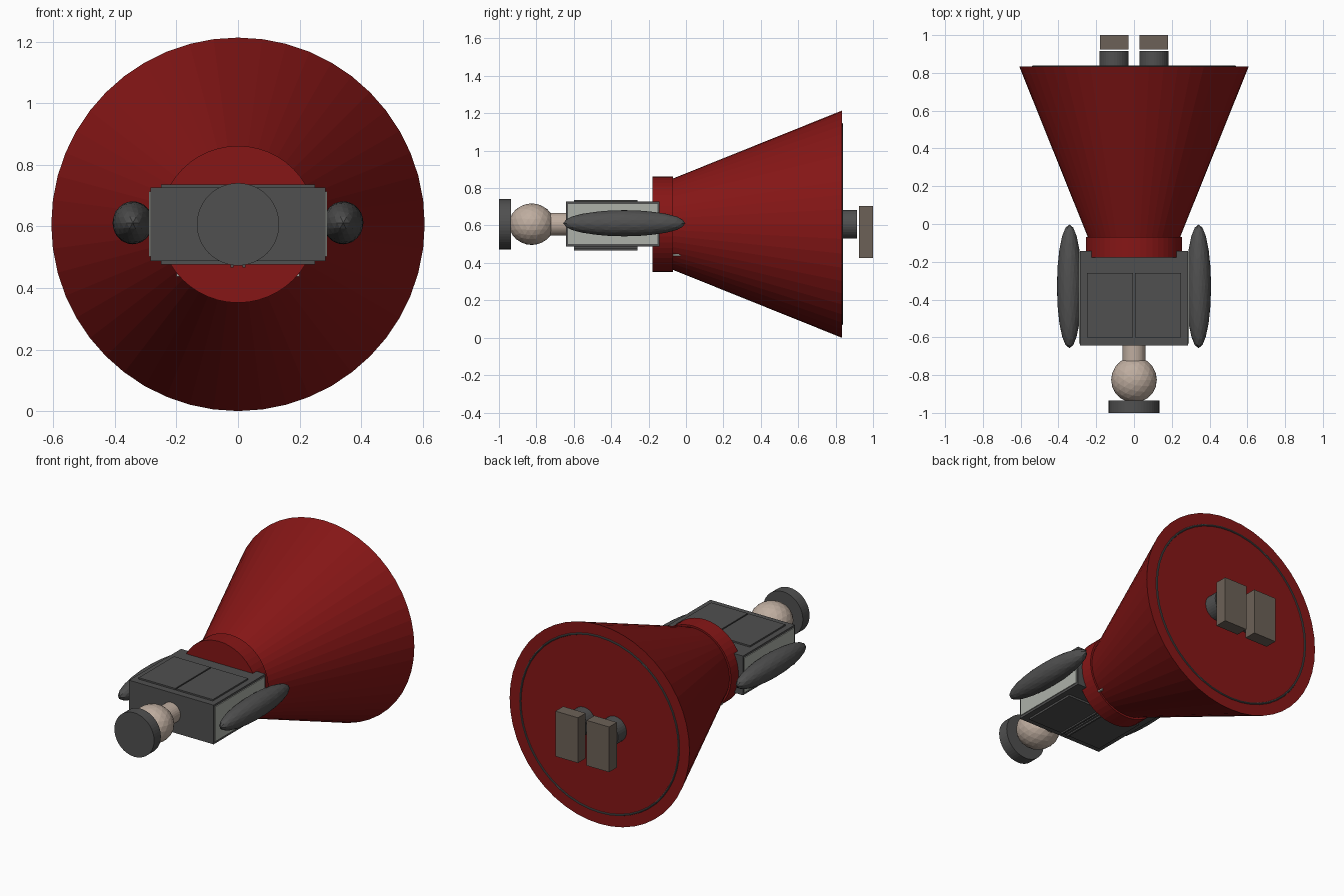
import bpy, math

if "Cube" in bpy.data.objects:
    bpy.data.objects.remove(bpy.data.objects["Cube"])

Z = 0.607  # height of the long axis


def material(name, rgb):
    m = bpy.data.materials.new(name)
    m.diffuse_color = (*rgb, 1)
    m.use_nodes = True
    m.node_tree.nodes["Principled BSDF"].inputs["Base Color"].default_value = m.diffuse_color
    return m


red = material("red", (0.24, 0.008, 0.008))
dark = material("dark_grey", (0.08, 0.08, 0.08))
skin = material("skin", (0.52, 0.42, 0.35))
brown = material("brown", (0.15, 0.12, 0.095))
pale = material("pale_grey", (0.42, 0.44, 0.40))


def finish(name, mat):
    o = bpy.context.object
    o.name = name
    o.data.materials.append(mat)
    return o


def box(name, lo, hi, mat):
    bpy.ops.mesh.primitive_cube_add(size=1, location=[(a + b) / 2 for a, b in zip(lo, hi)])
    o = finish(name, mat)
    o.scale = [abs(b - a) for a, b in zip(lo, hi)]
    return o


def cone(name, y0, y1, r0, r1, mat, x=0, sides=48):
    # tapered cylinder along y, r0 at y0 and r1 at y1
    bpy.ops.mesh.primitive_cone_add(vertices=sides, radius1=r0, radius2=r1, depth=y1 - y0,
                                    location=(x, (y0 + y1) / 2, Z),
                                    rotation=(-math.pi / 2, 0, 0))
    return finish(name, mat)


def ball(name, loc, radii, mat):
    bpy.ops.mesh.primitive_ico_sphere_add(subdivisions=3, radius=1, location=loc)
    o = finish(name, mat)
    o.scale = radii
    return o


# head, neck and flat cap
cone("cap", -1.0, -0.935, 0.134, 0.134, dark)
ball("head", (0, -0.825, Z), (0.121, 0.121, 0.111), skin)
cone("neck", -0.76, -0.63, 0.061, 0.061, skin, sides=32)

# torso
box("torso", (-0.285, -0.642, 0.488), (0.285, -0.142, 0.727), dark)

# waistband, skirt and hem trim
cone("waistband", -0.178, -0.07, 0.255, 0.255, red)
cone("skirt", -0.08, 0.833, 0.24, 0.607, red)
bpy.ops.mesh.primitive_torus_add(major_radius=0.535, minor_radius=0.006, major_segments=48,
                                 minor_segments=8, location=(0, 0.833, Z),
                                 rotation=(math.pi / 2, 0, 0))
finish("hem_trim", dark)

# mirrored parts
for side, s in (("left", -1), ("right", 1)):
    box(f"{side}_side_panel", (s * 0.28, -0.632, 0.502), (s * 0.29, -0.152, 0.714), pale)
    box(f"{side}_top_panel", (s * 0.004, -0.60, 0.72), (s * 0.25, -0.26, 0.736), dark)
    box(f"{side}_bottom_panel", (s * 0.004, -0.60, 0.476), (s * 0.25, -0.26, 0.495), dark)
    box(f"{side}_button_strip", (s * 0.015, -0.60, 0.467), (s * 0.025, -0.26, 0.48), dark)
    box(f"{side}_waist_tab", (s * 0.19, -0.07, 0.438), (s * 0.20, -0.03, 0.447), pale)
    ball(f"{side}_arm", (s * 0.342, -0.33, 0.612), (0.066, 0.327, 0.07), dark)
    cone(f"{side}_leg", 0.80, 0.915, 0.077, 0.077, dark, x=s * 0.105, sides=32)
    box(f"{side}_shoe", (s * 0.029, 0.925, 0.427), (s * 0.181, 1.0, 0.703), brown)
